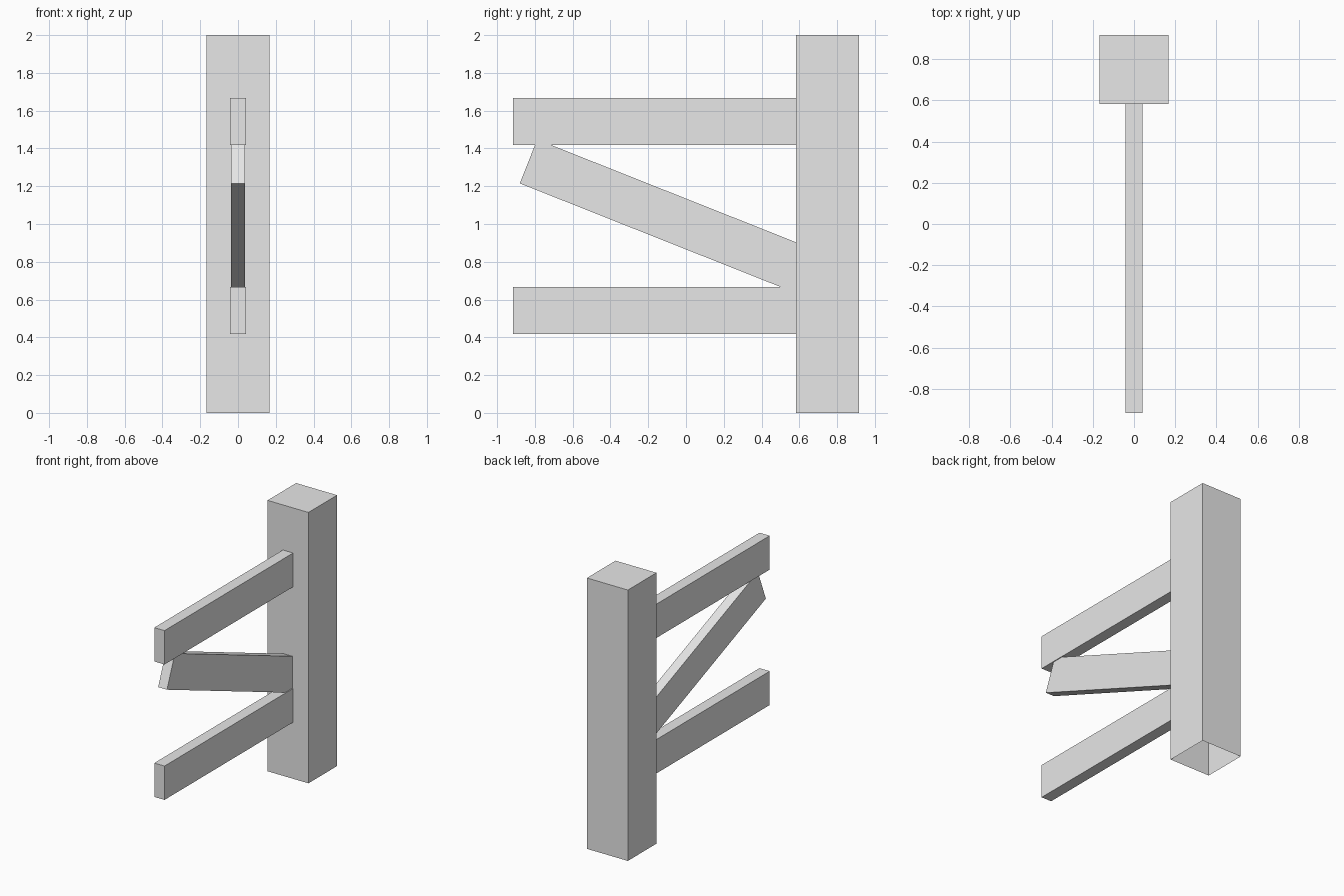
import bpy
import bmesh
from math import atan2, cos, sin

cube = bpy.data.objects.get("Cube")
if cube:
    bpy.data.objects.remove(cube, do_unlink=True)

# Plain light grey for every part
grey = bpy.data.materials.new("light_grey")
grey.use_nodes = True
colour = (0.8, 0.8, 0.8, 1)
grey.diffuse_color = colour
grey.node_tree.nodes["Principled BSDF"].inputs["Base Color"].default_value = colour


def beam(name, half_width, profile, open_normal):
    """Extrude a (y, z) profile across x, leaving the hidden side open."""
    bm = bmesh.new()
    face = bm.faces.new([bm.verts.new((-half_width, y, z)) for y, z in profile])
    new = bmesh.ops.extrude_face_region(bm, geom=[face])["geom"]
    verts = [v for v in new if isinstance(v, bmesh.types.BMVert)]
    bmesh.ops.translate(bm, verts=verts, vec=(2 * half_width, 0, 0))
    bmesh.ops.recalc_face_normals(bm, faces=bm.faces)
    bm.normal_update()
    axis, sign = open_normal
    hidden = [f for f in bm.faces if f.normal[axis] * sign > 0.99]
    bmesh.ops.delete(bm, geom=hidden, context="FACES")
    mesh = bpy.data.meshes.new(name)
    bm.to_mesh(mesh)
    bm.free()
    mesh.materials.append(grey)
    obj = bpy.data.objects.new(name, mesh)
    bpy.context.collection.objects.link(obj)
    return obj


def box(y0, y1, z0, z1):
    return [(y0, z0), (y1, z0), (y1, z1), (y0, z1)]


FRONT, BACK, JOINT = -0.917, 0.917, 0.583
DEPTH = 0.25

# Square post, open underneath
beam("post", 0.167, box(JOINT, BACK, 0, 2), (2, -1))

# Two level rails butting against the post
for name, z in (("lower_rail", 0.417), ("upper_rail", 1.417)):
    beam(name, 0.0417, box(FRONT, JOINT, z, z + DEPTH), (1, 1))

# Sloping brace: square cut at the front, trimmed to the post at the back
y, z = -0.88, 1.215
slope = (0.667 - z) / (0.5 - y)
angle = atan2(slope, 1)
top_y, top_z = y - sin(angle) * DEPTH, z + cos(angle) * DEPTH
beam("brace", 0.036, [
    (y, z),
    (JOINT, z + slope * (JOINT - y)),
    (JOINT, top_z + slope * (JOINT - top_y)),
    (top_y, top_z),
], (1, 1))
